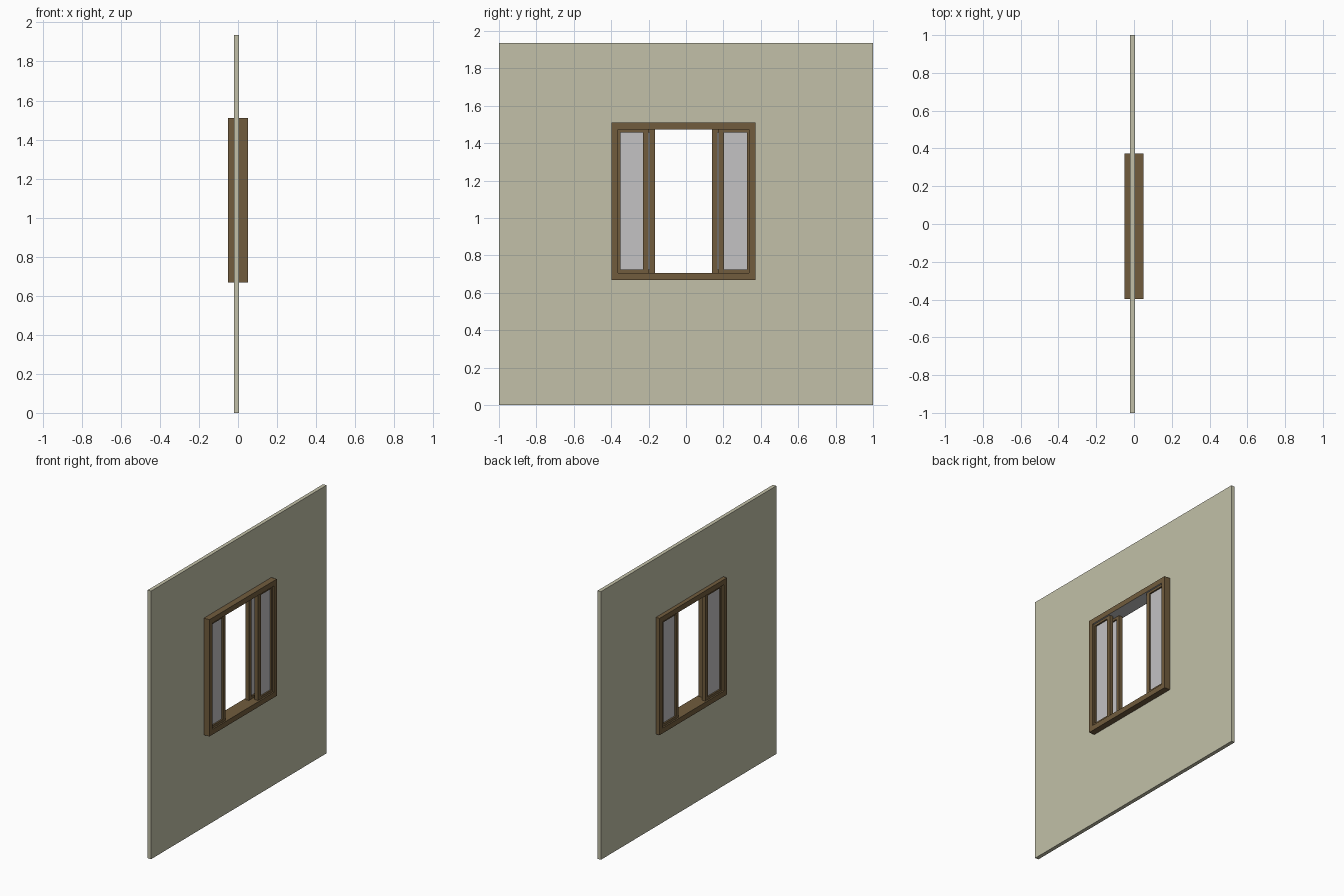
import bpy, bmesh

if "Cube" in bpy.data.objects:
    bpy.data.objects.remove(bpy.data.objects["Cube"])


def material(name, rgb):
    # sRGB 0-255 to linear
    lin = [((c / 255 + 0.055) / 1.055) ** 2.4 for c in rgb]
    m = bpy.data.materials.new(name)
    m.diffuse_color = (*lin, 1)
    m.use_nodes = True
    m.node_tree.nodes["Principled BSDF"].inputs["Base Color"].default_value = m.diffuse_color
    return m


WALL = material("wall_olive", (194, 192, 168))
WOOD = material("brown_wood", (113, 92, 61))
GLASS = material("grey_glass", (195, 194, 196))


def finish(name, bm, mats):
    bmesh.ops.recalc_face_normals(bm, faces=bm.faces)
    mesh = bpy.data.meshes.new(name)
    bm.to_mesh(mesh)
    bm.free()
    for m in mats:
        mesh.materials.append(m)
    obj = bpy.data.objects.new(name, mesh)
    bpy.context.collection.objects.link(obj)
    return obj


def ring(name, outer, inner, x0, x1, *mats):
    """Rectangular frame in the YZ plane; rectangles are (y0, y1, z0, z1)."""
    bm = bmesh.new()

    def loop(r, x):
        y0, y1, z0, z1 = r
        return [bm.verts.new((x, y, z)) for y, z in ((y0, z0), (y1, z0), (y1, z1), (y0, z1))]

    loops = [loop(outer, x0), loop(outer, x1), loop(inner, x1), loop(inner, x0)]
    for k in range(4):
        a, b = loops[k], loops[(k + 1) % 4]
        for i in range(4):
            j = (i + 1) % 4
            bm.faces.new((a[i], a[j], b[j], b[i]))
    return finish(name, bm, mats)


def pane(name, rect, x, thick, mat):
    y0, y1, z0, z1 = rect
    bm = bmesh.new()
    bmesh.ops.create_cube(bm, size=1)
    for v in bm.verts:
        v.co = (x + v.co.x * thick, y0 + (v.co.y + 0.5) * (y1 - y0), z0 + (v.co.z + 0.5) * (z1 - z0))
    return finish(name, bm, [mat])


OPENING = (-0.363, 0.338, 0.705, 1.472)

# wall panel with the window hole
ring("wall", (-1, 1, 0, 1.935), (-0.38, 0.355, 0.686, 1.49), -0.021, 0.006, WALL)

# window frame, with a grey underside on the head
frame = ring("window_frame", (-0.397, 0.372, 0.667, 1.51), OPENING, -0.05, 0.05, WOOD, GLASS)
for p in frame.data.polygons:
    if p.normal.z < -0.5 and p.center.z > 1:
        p.material_index = 1

# fixed outer sashes and the sliding sashes pushed open behind them
MID = -0.0125
SASHES = {
    "fixed_sash": (-0.363, -0.200, -0.350, -0.229, 0.025),
    "sliding_sash": (-0.3525, -0.165, -0.340, -0.194, -0.025),
}
for kind, (a, b, c, d, x) in SASHES.items():
    for side in ("left", "right"):
        if side == "right":
            a, b, c, d = (2 * MID - v for v in (b, a, d, c))
        ring(f"{kind}_{side}", (a, b, 0.705, 1.472), (c, d, 0.723, 1.456), x - 0.014, x + 0.014, WOOD)
        pane(f"{kind}_glass_{side}", (c, d, 0.723, 1.456), x, 0.006, GLASS)
